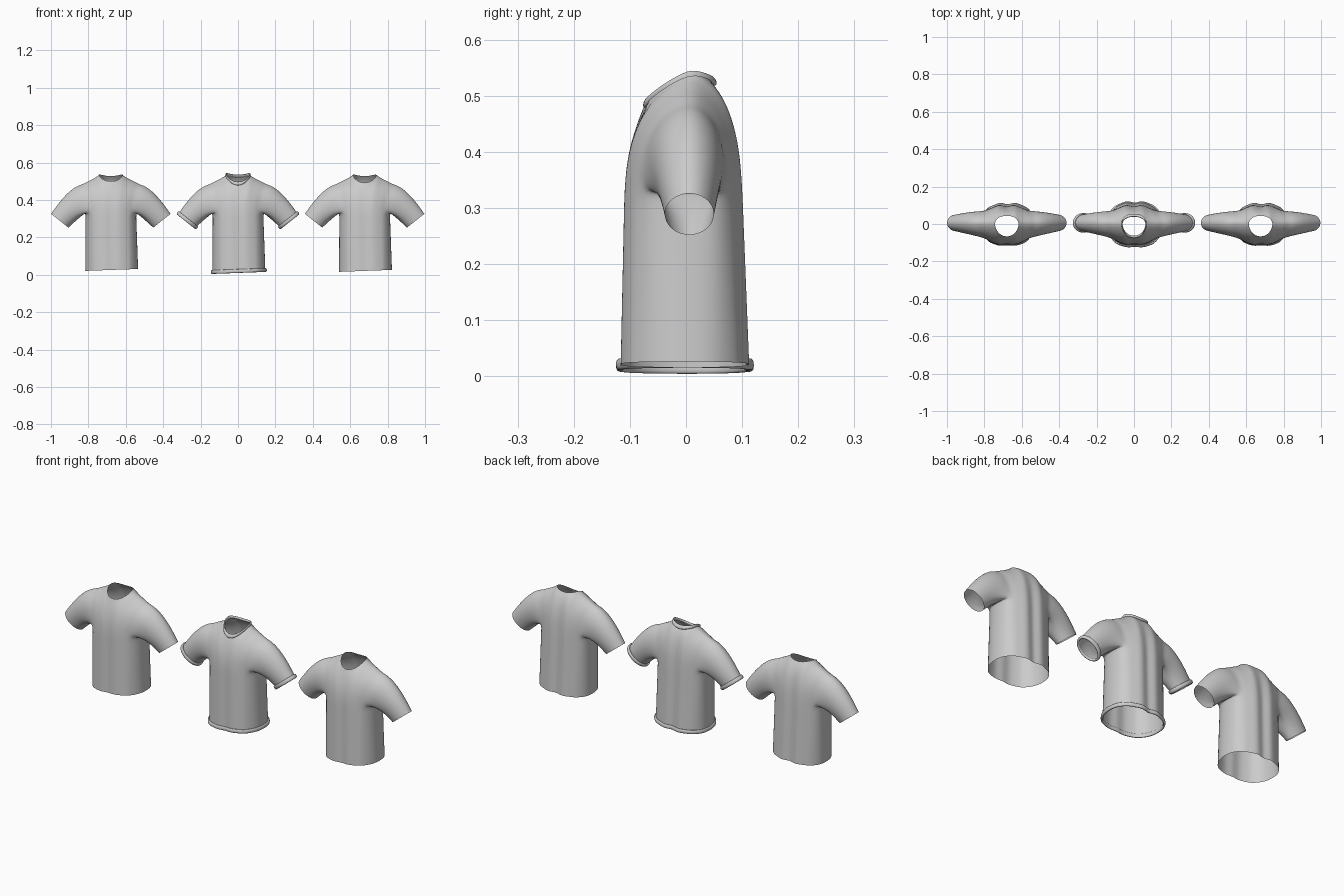
import bpy, bmesh, math
from mathutils import Vector as V

if "Cube" in bpy.data.objects:
    bpy.data.objects.remove(bpy.data.objects["Cube"])

Z_ARM, COLS, ROWS = 0.33, 6, 5
FRONT_NECK = [V((0, -.068, .487)), V((.03, -.062, .494)), V((.056, -.036, .515)), V((.067, .004, .538))]
BACK_NECK = [V((0, .044, .527)), V((.027, .042, .529)), V((.052, .03, .535)), V((.067, .004, .538))]
SHOULDER = [V((.095, .006, .519)), V((.125, .007, .505)), V((.155, .008, .488))]


def section(z):
    """Half of the torso outline at height z, front centre to back centre."""
    k = 1 - z / Z_ARM
    w, n = .137 + .007 * k, 2.6

    def y_at(x, s):
        y = (.11 + .007 * k if s < 0 else .099 + .013 * k) * (1 - (x / w) ** n) ** (1 / n)
        fold = .007 if s > 0 else .003
        return s * (y - fold * math.cos(math.pi * x / .045) * max(0, 1 - x / .11))

    xs = [.106 * i / COLS for i in range(COLS + 1)]
    front = [V((x, y_at(x, -1), z)) for x in xs]
    back = [V((x, y_at(x, 1), z)) for x in xs]
    side = [V((w * .955, -.05, z)), V((w, .003, z)), V((w * .955, .053, z))]
    return front, side, back


def bezier(a, b, c, t):
    return a * (1 - t) ** 2 + b * 2 * t * (1 - t) + c * t * t


def grid(bm, rows, closed=False):
    vs = [[bm.verts.new(p) for p in r] for r in rows]
    n = len(rows[0])
    for a, b in zip(vs, vs[1:]):
        for i in range(n if closed else n - 1):
            j = (i + 1) % n
            bm.faces.new((a[i], a[j], b[j], b[i]))


def half_shirt(bm, hem, neck_lift):
    # torso tube below the arms
    rows = []
    for r in range(8):
        f, s, b = section(hem + (Z_ARM - hem) * r / 7)
        rows.append(f + s + b[::-1])
    grid(bm, rows)
    f, s, b = section(Z_ARM)

    # front and back panels up to the neckline and shoulder seam
    def panel(base, neck, top_z):
        tops = neck + SHOULDER
        cols = []
        for i, (p, q) in enumerate(zip(base, tops)):
            c = V((p.x * .6 + q.x * .4, p.y * .97, q.z - top_z[0] + (top_z[1] * i / COLS)))
            cols.append([bezier(p, c, q, t / ROWS) for t in range(ROWS + 1)])
        grid(bm, cols)
        return cols[-1]

    fn = [p + V((0, 0, neck_lift * (1 - i / 3))) for i, p in enumerate(FRONT_NECK)]
    fe = panel(f, fn, (.075, .055))
    be = panel(b, BACK_NECK, (.05, .03))

    # sleeve lofted from armhole to cuff
    loop = [s[1], s[0]] + fe + be[-2::-1] + [s[2]]
    n = len(loop)

    def ring(c, up, ry):
        return [V(c) - V(up) * math.cos(2 * math.pi * k / n) - V((0, ry * math.sin(2 * math.pi * k / n), 0))
                for k in range(n)]
    mid = ring((.192, .005, .393), (.03, 0, .083), .066)
    cuff = ring((.273, .006, .289), (.048, 0, .038), .045)
    grid(bm, [[bezier(a, m, c, t / 6) for a, m, c in zip(loop, mid, cuff)] for t in range(7)], True)


def finish(bm, name, cx, levels=2):
    me = bpy.data.meshes.new(name)
    bm.to_mesh(me)
    for p in me.polygons:
        p.use_smooth = True
    ob = bpy.data.objects.new(name, me)
    bpy.context.collection.objects.link(ob)
    ob.location.x = cx
    mod = ob.modifiers.new("smooth", 'SUBSURF')
    mod.levels = mod.render_levels = levels


def boundary_loops(bm):
    todo = {e for e in bm.edges if e.is_boundary}
    while todo:
        e = todo.pop()
        start, v = e.verts
        loop = [start]
        while v != start:
            loop.append(v)
            e = next(x for x in v.link_edges if x in todo)
            todo.discard(e)
            v = e.other_vert(v)
        yield loop


def bands(bm, profile):
    """Sweep a rib profile around every opening: neck, cuffs and hem."""
    out = bmesh.new()
    for loop in boundary_loops(bm):
        sections = []
        for v in loop:
            inner = [e.other_vert(v).co for e in v.link_edges if not e.is_boundary]
            d = (v.co - sum(inner, V()) / len(inner)).normalized()
            sections.append([v.co + d * a + v.normal * h for a, h in profile])
        vs = [[out.verts.new(p) for p in s] for s in sections]
        m = len(profile)
        for i in range(len(vs)):
            a, b = vs[i], vs[(i + 1) % len(vs)]
            for j in range(m):
                k = (j + 1) % m
                out.faces.new((a[j], a[k], b[k], b[j]))
    bmesh.ops.recalc_face_normals(out, faces=out.faces)
    return out


def shirt(name, cx, hem, neck_lift, profile=None):
    bm = bmesh.new()
    half_shirt(bm, hem, neck_lift)
    # mirrored other half
    geo = bmesh.ops.duplicate(bm, geom=bm.verts[:] + bm.edges[:] + bm.faces[:])["geom"]
    for v in geo:
        if isinstance(v, bmesh.types.BMVert):
            v.co.x *= -1
    bmesh.ops.remove_doubles(bm, verts=bm.verts, dist=1e-4)
    # hem hangs slightly askew
    for v in bm.verts:
        k = max(0, 1 - v.co.z / Z_ARM)
        if abs(v.co.x) < .15:
            v.co += V((.005 * k, 0, k * .04 * v.co.x))
    bmesh.ops.recalc_face_normals(bm, faces=bm.faces)
    if sum(f.normal.dot(f.calc_center_median() - V((0, 0, .3))) for f in bm.faces) < 0:
        bmesh.ops.reverse_faces(bm, faces=bm.faces)
    bm.normal_update()
    finish(bm, name, cx)
    if profile:
        rib = bands(bm, profile)
        finish(rib, name + "_ribbing", cx)
        rib.free()
    bm.free()


# plain shirt, shirt with thick rolled ribbing, shirt with a clean edge
shirt("plain_shirt", -.68, .026, .012)
shirt("ribbed_shirt", 0, .017, 0,
      [(-.014, -.001), (-.013, .007), (-.003, .009), (.007, .007), (.008, -.003), (-.003, -.004)])
shirt("clean_edge_shirt", .677, .021, .003)
